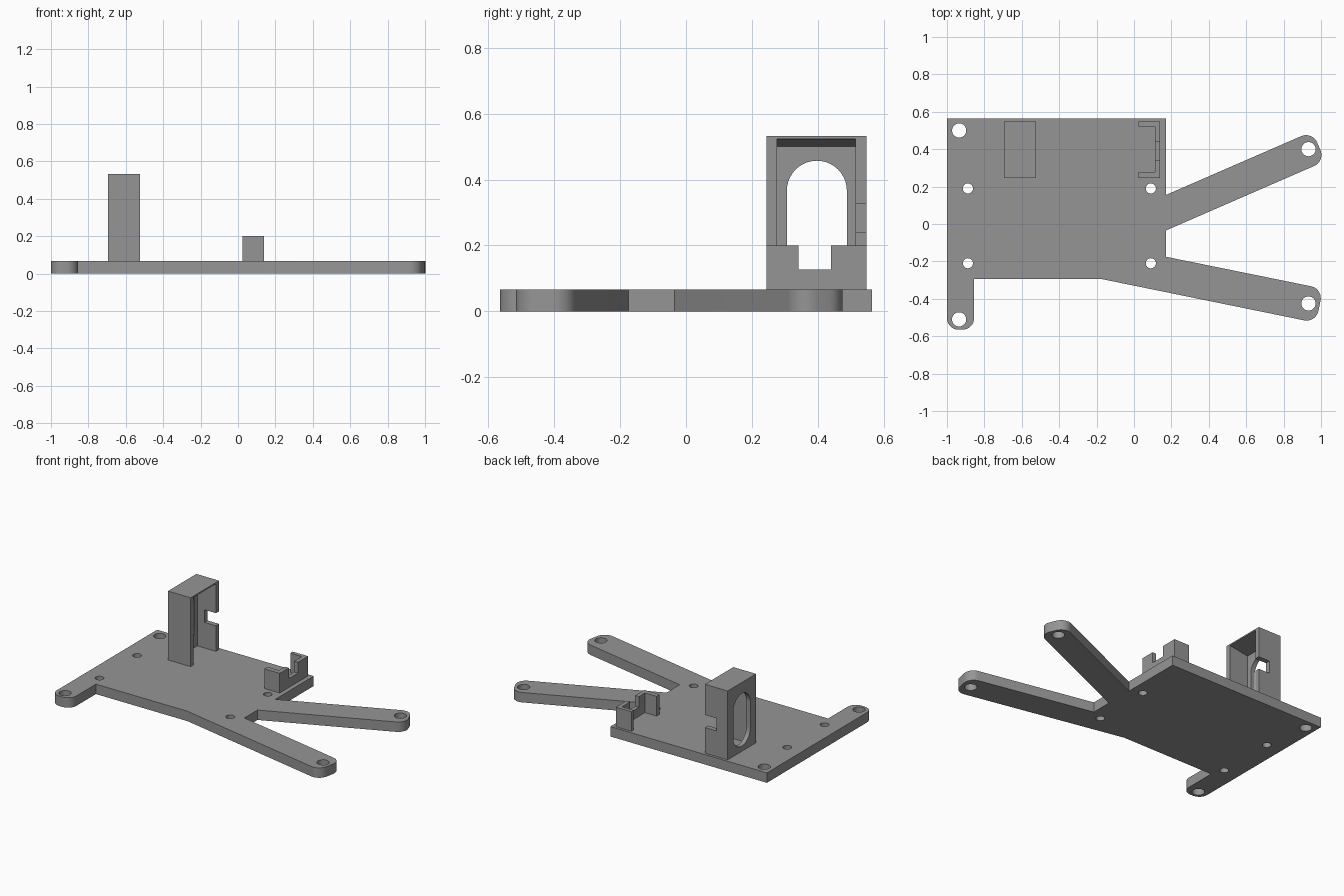
import bpy, bmesh, math
from mathutils import Vector

if "Cube" in bpy.data.objects:
    bpy.data.objects.remove(bpy.data.objects["Cube"])

T = 0.067          # plate thickness
grey = bpy.data.materials.new("grey plastic")
grey.diffuse_color = (0.3, 0.3, 0.3, 1)
grey.use_nodes = True
grey.node_tree.nodes["Principled BSDF"].inputs["Base Color"].default_value = grey.diffuse_color


def prism(name, loop, axis, lo, hi):
    """Extrude a 2D outline along an axis from lo to hi."""
    place = {"X": lambda a, b, h: (h, a, b),
             "Y": lambda a, b, h: (a, h, b),
             "Z": lambda a, b, h: (a, b, h)}[axis]
    bm = bmesh.new()
    low = [bm.verts.new(place(a, b, lo)) for a, b in loop]
    high = [bm.verts.new(place(a, b, hi)) for a, b in loop]
    bm.faces.new(low)
    bm.faces.new(high)
    n = len(loop)
    for i in range(n):
        j = (i + 1) % n
        bm.faces.new((low[i], low[j], high[j], high[i]))
    bmesh.ops.recalc_face_normals(bm, faces=bm.faces)
    mesh = bpy.data.meshes.new(name)
    bm.to_mesh(mesh)
    bm.free()
    mesh.materials.append(grey)
    obj = bpy.data.objects.new(name, mesh)
    bpy.context.collection.objects.link(obj)
    return obj


def rect(a0, a1, b0, b1):
    return [(a0, b0), (a1, b0), (a1, b1), (a0, b1)]


def arc(ca, cb, r, start, end, n):
    return [(ca + r * math.cos(math.radians(start + (end - start) * i / n)),
             cb + r * math.sin(math.radians(start + (end - start) * i / n)))
            for i in range(n + 1)]


def fillet(prev, corner, nxt, r, n=10):
    """Points of a rounded corner."""
    p, c, q = Vector(prev), Vector(corner), Vector(nxt)
    u, v = (p - c).normalized(), (q - c).normalized()
    half = u.angle(v) / 2
    centre = c + (u + v).normalized() * (r / math.sin(half))
    s = c + u * (r / math.tan(half)) - centre
    e = c + v * (r / math.tan(half)) - centre
    turn = math.atan2(s.x * e.y - s.y * e.x, s.dot(e))
    a0 = math.atan2(s.y, s.x)
    return [(centre.x + r * math.cos(a0 + turn * i / n),
             centre.y + r * math.sin(a0 + turn * i / n)) for i in range(n + 1)]


def cut(obj, cutters):
    """Subtract the cutters, bake the result and smooth the round parts."""
    for c in cutters:
        m = obj.modifiers.new("cut", "BOOLEAN")
        m.operation, m.solver, m.object = "DIFFERENCE", "EXACT", c
        c.hide_render = True
    deps = bpy.context.evaluated_depsgraph_get()
    mesh = bpy.data.meshes.new_from_object(obj.evaluated_get(deps))
    obj.modifiers.clear()
    obj.data = mesh
    for c in cutters:
        bpy.data.objects.remove(c)
    bpy.ops.object.select_all(action="DESELECT")
    obj.select_set(True)
    bpy.context.view_layer.objects.active = obj
    bpy.ops.object.shade_smooth_by_angle(angle=math.radians(30))


def arm_end(hole, slope, half):
    """Two outer corners of a splayed arm, upper first."""
    d = Vector((1, slope)).normalized()
    n = Vector((-d.y, d.x))
    tip = Vector(hole) + d * 0.06
    return tuple(tip + n * half), tuple(tip - n * half)


# base plate with two splayed arms and one short leg
up_a, up_b = arm_end((0.933, 0.392), 0.432, 0.087)
lo_a, lo_b = arm_end((0.933, -0.425), -0.204, 0.093)
outline = [(-1, 0.565), (0.17, 0.565), (0.17, 0.155)]
outline += fillet((0.17, 0.155), up_a, up_b, 0.065)
outline += fillet(up_a, up_b, (0.17, -0.035), 0.065)
outline += [(0.17, -0.035), (0.17, -0.175)]
outline += fillet((0.17, -0.175), lo_a, lo_b, 0.065)
outline += fillet(lo_a, lo_b, (-0.17, -0.295), 0.065)
outline += [(-0.17, -0.295), (-0.855, -0.295)]
outline += fillet((-0.855, -0.295), (-0.855, -0.565), (-1, -0.565), 0.062)
outline += fillet((-0.855, -0.565), (-1, -0.565), (-1, 0.5), 0.062)
plate = prism("base_plate", outline, "Z", 0, T)

# large mounting holes at the tips, small ones on the plate
holes = [(-0.935, 0.5, 0.038), (-0.935, -0.51, 0.038),
         (0.933, 0.4, 0.038), (0.933, -0.425, 0.038)]
holes += [(x, y, 0.027) for x in (-0.888, 0.09) for y in (0.19, -0.21)]
cut(plate, [prism("hole_cutter", arc(x, y, r, 0, 360, 32)[:-1], "Z", -0.1, 0.2)
            for x, y, r in holes])

# tall holder: hollow box open to the right, sloped ceiling
tower = prism("tall_holder", rect(-0.695, -0.525, 0.245, 0.548), "Z", T, 0.532)
pocket = prism("pocket_cutter", [(-0.665, 0.0), (-0.425, 0.0),
               (-0.425, 0.54), (-0.665, 0.5)], "Y", 0.276, 0.515)
slot_loop = arc(0.397, 0.366, 0.091, 0, 180, 20) + arc(0.397, 0.193, 0.091, 180, 360, 20)
slot = prism("slot_cutter", slot_loop, "X", -0.8, -0.6)
notch = prism("notch_cutter", rect(-0.61, -0.4, 0.24, 0.325), "Y", 0.5, 0.6)
cut(tower, [pocket, slot, notch])

# low clip: three walls open to the left, notched right wall
clip = prism("low_clip", rect(0.025, 0.14, 0.245, 0.548), "Z", T, 0.2)
inside = prism("inside_cutter", rect(-0.1, 0.112, 0.278, 0.522), "Z", 0, 0.3)
gap = prism("gap_cutter", rect(0.342, 0.44, 0.127, 0.3), "X", 0.05, 0.3)
cut(clip, [inside, gap])
